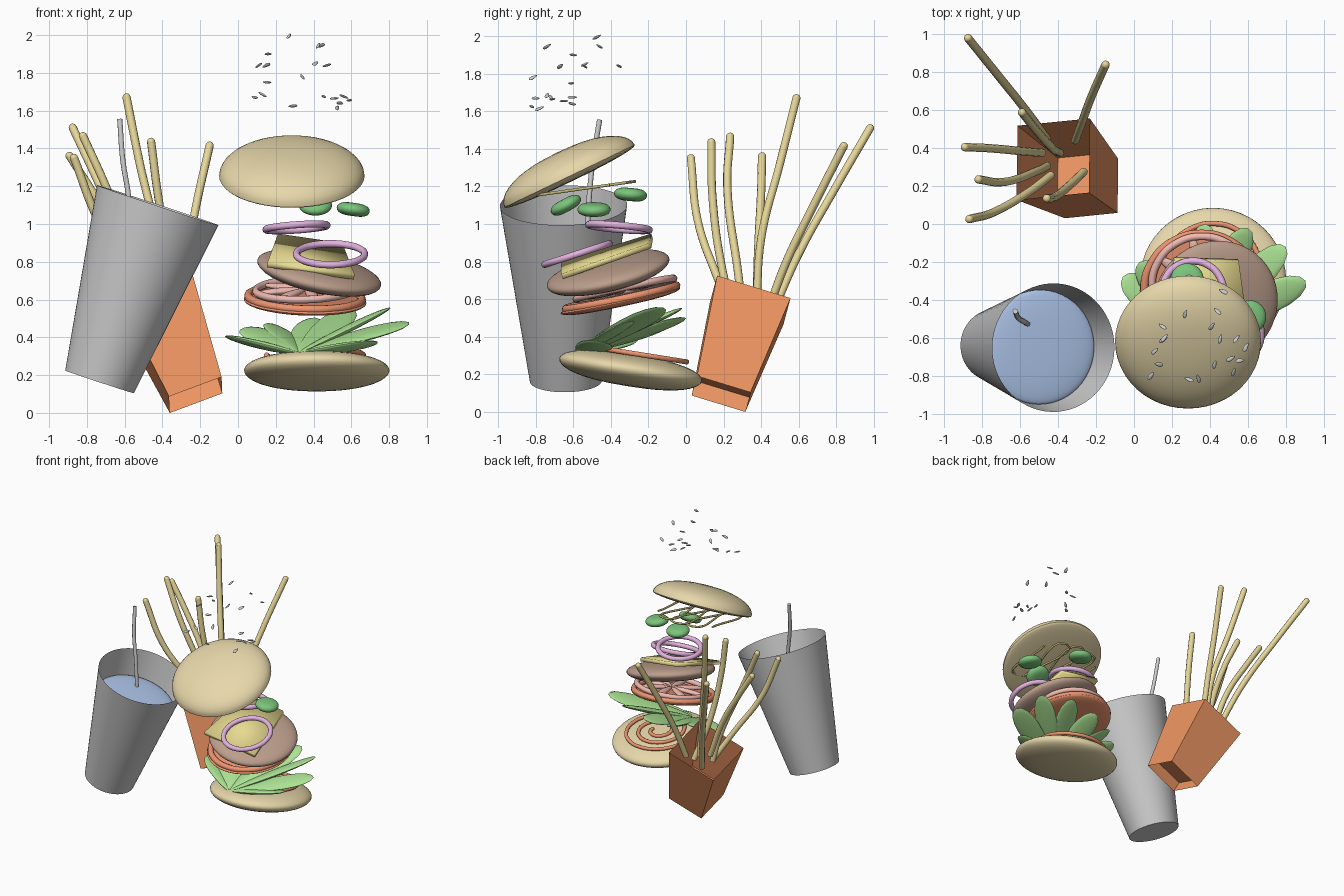
import bpy, bmesh, math, random
from mathutils import Vector, Matrix, Euler

if "Cube" in bpy.data.objects:
    bpy.data.objects.remove(bpy.data.objects["Cube"])

random.seed(4)
MATS = {}
COLORS = dict(bun=(.80, .68, .40), fry=(.80, .68, .32), box=(.85, .30, .12), liquid=(.42, .56, .82),
              green=(.42, .78, .30), pickle=(.20, .56, .20), tomato=(.85, .30, .16), pulp=(.88, .50, .45),
              patty=(.50, .34, .26), cheese=(.80, .70, .28), onion=(.78, .45, .75), mustard=(.55, .47, .18))


def finish(ob, color, angle=40):
    if color:
        if color not in MATS:
            MATS[color] = bpy.data.materials.new(color)
            MATS[color].diffuse_color = (*COLORS[color], 1)
        ob.data.materials.append(MATS[color])
    bpy.ops.object.select_all(action='DESELECT')
    ob.select_set(True)
    bpy.context.view_layer.objects.active = ob
    if ob.type == 'CURVE':
        bpy.ops.object.convert(target='MESH')
        ob = bpy.context.view_layer.objects.active
    bpy.ops.object.shade_smooth_by_angle(angle=math.radians(angle))
    return ob


def from_bm(name, bm, color, matrix=None):
    me = bpy.data.meshes.new(name)
    bm.to_mesh(me)
    bm.free()
    ob = bpy.data.objects.new(name, me)
    bpy.context.collection.objects.link(ob)
    if matrix is not None:
        ob.matrix_world = matrix
    return finish(ob, color)


def place(loc, rx=0, ry=0, rz=0):
    return Matrix.Translation(loc) @ Euler([math.radians(a) for a in (rx, ry, rz)]).to_matrix().to_4x4()


def lathe(name, profile, color, matrix, segs=48):
    bm = bmesh.new()
    vs = [bm.verts.new((r, 0, z)) for r, z in profile]
    es = [bm.edges.new(p) for p in zip(vs, vs[1:])]
    bmesh.ops.spin(bm, geom=vs + es, axis=(0, 0, 1), cent=(0, 0, 0), angle=math.tau, steps=segs)
    bmesh.ops.remove_doubles(bm, verts=bm.verts, dist=1e-5)
    bmesh.ops.recalc_face_normals(bm, faces=bm.faces)
    return from_bm(name, bm, color, matrix)


def lens(R, up, down, e=1.0, n=20):
    # rounded disc profile; smaller e gives a boxier edge
    pts = []
    for i in range(n + 1):
        t = -math.pi / 2 + math.pi * i / n
        s = math.sin(t)
        pts.append((R * max(0, math.cos(t)) ** e, s * (up if s > 0 else down)))
    pts[0], pts[-1] = (0, -down), (0, up)
    return pts


def tube(name, pts, r, color, matrix=None, cyclic=False):
    cu = bpy.data.curves.new(name, 'CURVE')
    cu.dimensions = '3D'
    cu.bevel_depth = r
    cu.bevel_resolution = 3
    cu.resolution_u = 8
    cu.use_fill_caps = True
    sp = cu.splines.new('BEZIER')
    sp.bezier_points.add(len(pts) - 1)
    for b, p in zip(sp.bezier_points, pts):
        b.co = p
        b.handle_left_type = b.handle_right_type = 'AUTO'
    sp.use_cyclic_u = cyclic
    ob = bpy.data.objects.new(name, cu)
    bpy.context.collection.objects.link(ob)
    if matrix is not None:
        ob.matrix_world = matrix
    return finish(ob, color)


def ring(name, R, r, color, matrix):
    pts = [(R * math.cos(a * math.tau / 12), R * math.sin(a * math.tau / 12), 0) for a in range(12)]
    return tube(name, pts, r, color, matrix, True)


def ellipsoid(name, size, color, matrix, taper=0, u=20, v=12):
    bm = bmesh.new()
    bmesh.ops.create_uvsphere(bm, u_segments=u, v_segments=v, radius=1)
    for p in bm.verts:
        k = 1 + taper * p.co.x
        p.co = Vector((p.co.x * size[0], p.co.y * size[1] * k, p.co.z * size[2]))
    return from_bm(name, bm, color, matrix)


# Drink cup, liquid and straw
base = Vector((-.733, -.64, .164))
axis = Vector((.308, -.012, .936)).normalized()
rot = axis.to_track_quat('Z', 'Y').to_matrix().to_4x4()
lathe("cup", [(0, 0), (.1915, 0), (.265, .4925), (.339, .985)], None, Matrix.Translation(base) @ rot, 64)
lathe("liquid", lens(.302, .03, .03, .7), "liquid", Matrix.Translation(base + axis * .755) @ rot)
tube("straw", [(-.626, -.46, 1.555), (-.61, -.495, 1.34), (-.58, -.515, 1.15), (-.555, -.53, .84)], .014, None)

# Fries box: open square frustum with a raised floor
X = Vector((.933, .094, .349)).normalized()
Z = X.cross(Vector((.017, .956, -.29))).normalized()
Y = Z.cross(X)
M = Matrix.Translation((-.224, .187, .095)) @ Matrix((X, Y, Z)).transposed().to_4x4()
bm = bmesh.new()
CORN = ((1, -1), (1, 1), (-1, 1), (-1, -1))


def square(h):
    s = .149 + .099 * h
    return [bm.verts.new((a * s, b * s, h)) for a, b in CORN]


lo, mid, hi = square(0), square(.09), square(.56)
for a, b in ((lo, mid), (mid, hi)):
    for i in range(4):
        j = (i + 1) % 4
        bm.faces.new((a[i], a[j], b[j], b[i]))
bm.faces.new(mid)
from_bm("fries_box", bm, "box", M)

# Fries, tip to base
FRIES = [
    [(-.868, .026, 1.35), (-.74, .062, 1.02), (-.56, .165, .72), (-.437, .258, .5)],
    [(-.46, .135, 1.435), (-.42, .142, 1.13), (-.35, .195, .75), (-.265, .275, .45)],
    [(-.82, .235, 1.465), (-.70, .22, 1.2), (-.51, .28, .72), (-.458, .305, .5)],
    [(-.892, .405, 1.36), (-.77, .40, 1.17), (-.60, .385, .88), (-.484, .375, .58)],
    [(-.59, .588, 1.67), (-.52, .50, 1.32), (-.43, .40, .92), (-.39, .375, .55)],
    [(-.15, .84, 1.415), (-.225, .67, 1.08), (-.275, .535, .80), (-.31, .44, .55)],
    [(-.875, .98, 1.51), (-.73, .80, 1.2), (-.57, .60, .84), (-.46, .45, .5)]]
for i, f in enumerate(FRIES):
    tube(f"fry_{i}", f, .022, "fry")
    ellipsoid(f"fry_tip_{i}", (.0218,) * 3, "fry", Matrix.Translation(f[0]), u=14, v=8)

# Buns
lathe("bottom_bun", lens(.385, .082, .09, .8), "bun", place((.417, -.295, .225), -9))
lathe("top_bun", lens(.385, .142, .03, .85), "bun", place((.285, -.62, 1.255), 25.6))

# Sauce spiral on the bottom bun
spiral = []
for i in range(31):
    a, r = i * math.tau / 12, .05 + .23 * i / 30
    spiral.append((r * math.cos(a), r * math.sin(a), .085))
tube("sauce_spiral", spiral, .014, "tomato", place((.43, -.265, .222), -9))

# Mustard zigzag below the top bun
zig = []
for i in range(9):
    x = -.25 + .0625 * i
    zig.append((x, math.sqrt(.3 ** 2 - x * x) * (-1) ** i, 0))
tube("mustard_zigzag", zig, .008, "mustard", place((.29, -.57, 1.185), 8))

# Lettuce fan
root = Vector((.32, -.57, .315))
TIPS = [(-.06, -.28, .40), (.03, -.20, .45), (.18, -.08, .47), (.38, 0, .50), (.60, -.02, .55),
        (.80, -.12, .555), (.905, -.30, .48), (.74, -.44, .37)]
for i, t in enumerate(TIPS):
    t = Vector(t)
    d = t - root
    x = d.normalized()
    y = Vector((0, 0, 1)).cross(x).normalized()
    y = (y + Vector((0, 0, .25 * (-1) ** i))).normalized()
    z = x.cross(y).normalized()
    R = Matrix((x, z.cross(x), z)).transposed().to_4x4()
    ellipsoid(f"lettuce_leaf_{i}", (d.length / 2, .08, .02), "green", Matrix.Translation((t + root) / 2) @ R, .4)

# Tomato slice with pulp ring and spokes
lathe("tomato_slice", lens(.325, .022, .028, .5), "tomato", place((.355, -.35, .592), 12, 2))
ring("tomato_rim", .30, .022, "tomato", place((.355, -.345, .61), 12, 2))
P = place((.36, -.325, .655), 12, -2)
ring("pulp_ring", .265, .02, "pulp", P)
for i in range(8):
    a = i * math.tau / 8 + .2
    ellipsoid(f"pulp_spoke_{i}", (.13, .028, .018), "pulp",
              P @ Matrix.Rotation(a, 4, 'Z') @ Matrix.Translation((.135, 0, 0)), .3)

# Patty and cheese
lathe("patty", lens(.335, .065, .07, .7), "patty", place((.43, -.415, .742), 13, 12))
bm = bmesh.new()
quad = [bm.verts.new(p) for p in ((.155, -.66, .785), (.615, -.66, .72), (.55, -.19, .885), (.21, -.18, .935))]
bm.faces.new(quad)
cheese = from_bm("cheese", bm, "cheese")
sol = cheese.modifiers.new("thickness", 'SOLIDIFY')
sol.thickness = .03
sol.offset = 0

# Onion rings
ring("onion_ring_low", .18, .019, "onion", place((.49, -.58, .84), 18))
ring("onion_ring_high", .162, .019, "onion", place((.31, -.357, .982), -5, -4))

# Pickles
for i, (loc, rx, ry) in enumerate([((.41, -.64, 1.10), 28, 0), ((.61, -.49, 1.077), 0, 8),
                                   ((.28, -.295, 1.157), -5, 0)]):
    lathe(f"pickle_{i}", lens(.088, .035, .035, .6), "pickle", place(loc, rx, ry), 32)

# Sesame seeds
SEEDS = [(.27, -.475, 1.995), (.425, -.74, 1.945), (.44, -.46, 1.945), (.16, -.60, 1.90), (.11, -.67, 1.84),
         (.15, -.54, 1.84), (.41, -.54, 1.85), (.47, -.355, 1.84), (.34, -.815, 1.78), (.155, -.61, 1.75),
         (.13, -.74, 1.685), (.09, -.80, 1.67), (.29, -.82, 1.625), (.455, -.605, 1.675), (.51, -.71, 1.665),
         (.56, -.72, 1.675), (.54, -.605, 1.64), (.59, -.65, 1.655), (.525, -.78, 1.615)]
for i, s in enumerate(SEEDS):
    m = place(s, random.uniform(-40, 40), random.uniform(-35, 35), random.uniform(0, 180))
    ellipsoid(f"sesame_seed_{i}", (.026, .011, .006), None, m, -.4, 12, 8)

for m in bpy.data.materials:
    if m.users and not m.is_grease_pencil:
        m.use_nodes = True
        m.node_tree.nodes["Principled BSDF"].inputs["Base Color"].default_value = m.diffuse_color
